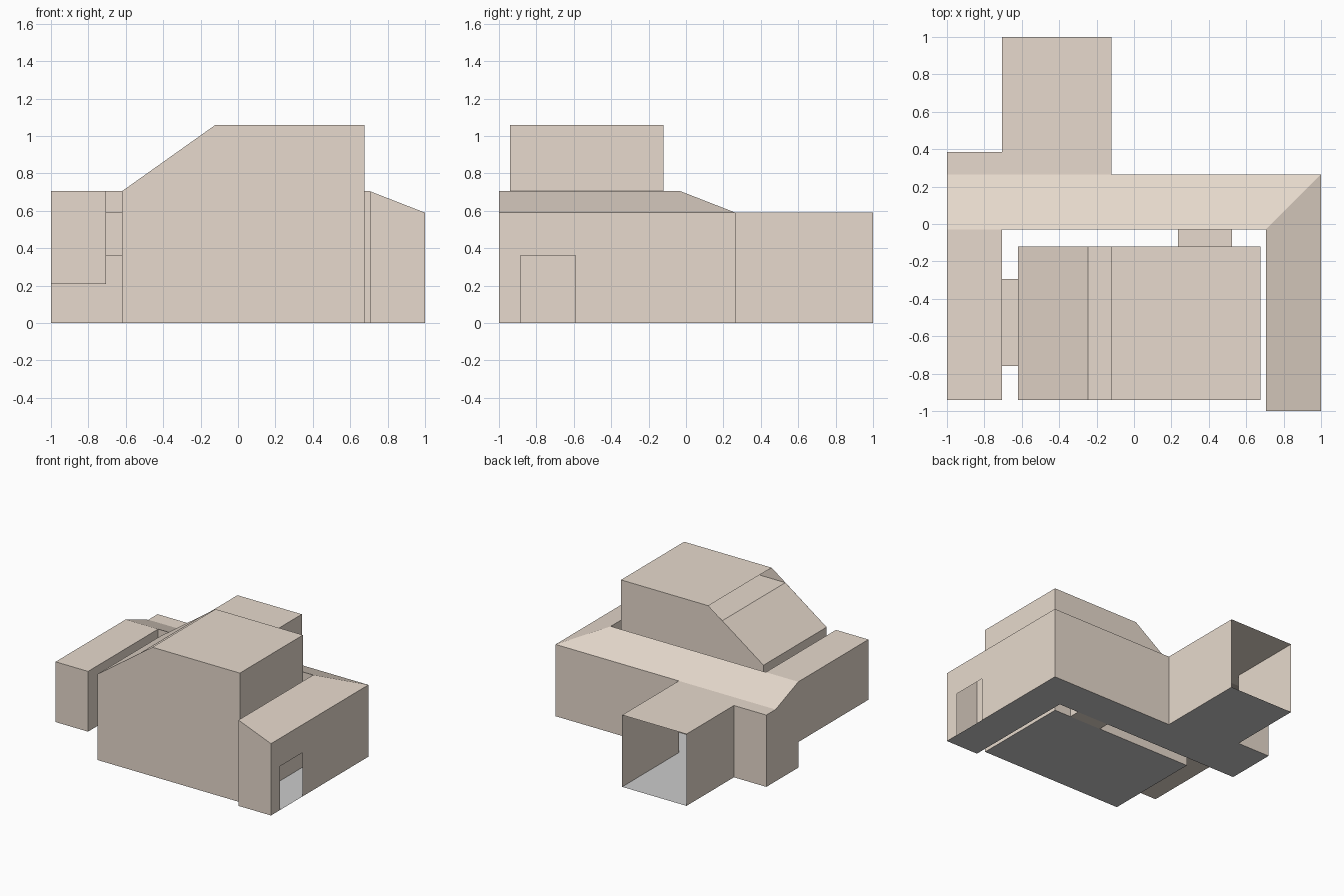
import bpy
import bmesh

if "Cube" in bpy.data.objects:
    bpy.data.objects.remove(bpy.data.objects["Cube"])

tan = bpy.data.materials.new("tan_wall")
tan.diffuse_color = (0.80, 0.70, 0.61, 1)
tan.use_nodes = True
tan.node_tree.nodes["Principled BSDF"].inputs["Base Color"].default_value = tan.diffuse_color


def shell(name, faces, mat=tan):
    """Thin-walled object from a list of polygons, welded together."""
    bm = bmesh.new()
    for f in faces:
        bm.faces.new([bm.verts.new(p) for p in f])
    bmesh.ops.remove_doubles(bm, verts=bm.verts[:], dist=1e-4)
    bmesh.ops.recalc_face_normals(bm, faces=bm.faces[:])
    me = bpy.data.meshes.new(name)
    bm.to_mesh(me)
    bm.free()
    if mat:
        me.materials.append(mat)
    ob = bpy.data.objects.new(name, me)
    bpy.context.collection.objects.link(ob)
    return ob


def sweep_y(points, y0, y1):
    """One quad along y for each consecutive pair of (x, z) points."""
    return [[(a[0], y0, a[1]), (b[0], y0, b[1]), (b[0], y1, b[1]), (a[0], y1, a[1])]
            for a, b in zip(points, points[1:])]


def flat(outline, z):
    return [(p[0], p[1], z) for p in outline]


def rect(x0, x1, y0, y1):
    return [(x0, y0), (x1, y0), (x1, y1), (x0, y1)]


def box(name, x, y, z):
    r = rect(*x, *y)
    sides = [[(*a, z[0]), (*b, z[0]), (*b, z[1]), (*a, z[1])]
             for a, b in zip(r, r[1:] + r[:1])]
    shell(name, sides + [flat(r, z[0]), flat(r, z[1])])


LOW, HIGH, TOP, CEIL = 0.59, 0.705, 1.06, 0.97

# Main hall: two gable walls, slope, raised roof with an open slot above the ceiling
X0, X1, Y0, Y1 = -0.62, 0.675, -0.94, -0.12
profile = [(X0, 0), (X1, 0), (X1, TOP), (-0.12, TOP), (X0, HIGH)]
hall = [[(x, y, z) for x, z in profile] for y in (Y0, Y1)]
hall += sweep_y([(X1, 0), (X1, TOP), (-0.12, TOP)], Y0, Y1)
hall += sweep_y([(X0, 0), (X0, HIGH), (-0.245, CEIL), (X1, CEIL)], Y0, Y1)
shell("main_hall", hall)
shell("hall_floor", [flat(rect(X0, X1, Y0, Y1), 0)], None)

# Corridor footprint with wall heights, shared by walls and floor
XI, YI, YB = 0.705, -0.03, 0.265
plan = [(1, -1, LOW), (1, YB, LOW), (-0.12, YB, LOW), (-0.12, 1, LOW),
        (-XI, 1, LOW), (-XI, 0.385, LOW), (-1, 0.385, LOW), (-1, YB, LOW),
        (-1, YI, HIGH), (XI, YI, HIGH), (XI, -1, HIGH)]
walls = []
for i, a in enumerate(plan):
    b = plan[(i + 1) % len(plan)]
    if i == 3:                      # open tunnel mouth
        continue
    base = [(a[0], a[1], 0), (b[0], b[1], 0)]
    if i == 0:                      # doorway in the right wall
        base[1:1] = [(1, -0.885, 0), (1, -0.885, 0.36), (1, -0.59, 0.36), (1, -0.59, 0)]
    walls.append(base + [b, a])
shell("corridor_walls", walls)
shell("corridor_floor", [flat(plan, 0)], None)

# Corridor roofs: two hipped slopes and the flat roof over tunnel and annex
shell("corridor_roof", [
    [(-1, YB, LOW), (1, YB, LOW), (XI, YI, HIGH), (-1, YI, HIGH)],
    [(1, YB, LOW), (1, -1, LOW), (XI, -1, HIGH), (XI, YI, HIGH)],
    flat(plan[2:8], LOW)])

# Raised left wing and the small links between the volumes
box("left_wing", (-1, -XI), (Y0, Y1), (0.21, HIGH))
box("left_wing_link", (-1, -XI), (Y1, YI), (0.21, HIGH))
box("hall_side_link", (-XI, X0), (-0.76, -0.295), (0.36, LOW))
box("hall_back_link", (0.235, 0.525), (Y1, YI), (0, 0.36))
